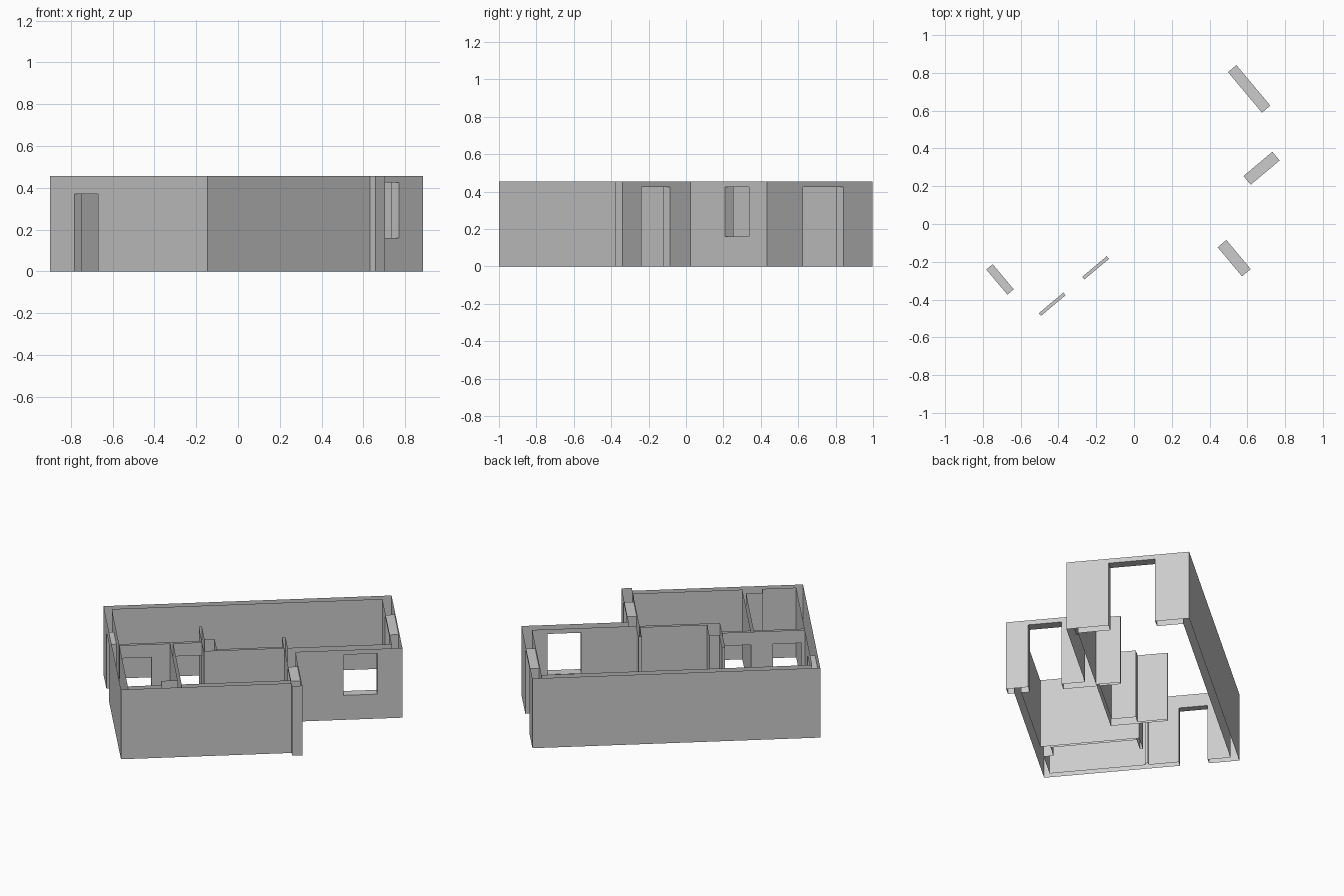
import bpy, bmesh, math
from mathutils import Matrix

cube = bpy.data.objects.get("Cube")
if cube:
    bpy.data.objects.remove(cube)

HEIGHT = 0.455
TURN = math.radians(40)      # the whole plan is turned on the ground

# Plan rectangles: u0, u1, v0, v1
outer = [
    (-0.754, -0.71, -0.673, 0.5),     # end wall
    (-0.754, 0.26, -0.673, -0.632),   # long front wall
    (0.26, 0.32, -0.712, -0.178),     # entrance wall
    (0.26, 0.956, -0.238, -0.178),    # window wall
    (0.898, 0.956, -0.238, 0.5),      # wide doorway wall
    (-0.754, 0.956, 0.455, 0.5),      # long back wall
]
inner = [
    (-0.71, -0.2, -0.056, -0.038),    # partition with two doorways
    (-0.408, -0.39, -0.632, -0.056),  # partition between the small rooms
    (-0.508, -0.408, -0.632, -0.573), # small duct
    (-0.218, -0.14, -0.178, -0.014),  # larger duct
    (-0.218, -0.2, -0.014, 0.167),    # short screen wall
    (-0.14, 0.26, -0.178, -0.16),     # closet wall
    (0.26, 0.28, -0.178, -0.032),     # short stub wall
]
# Openings: the same four, then bottom and top
openings = [
    (0.898, 0.956, 0.016, 0.296, 0, 0.425),
    (0.607, 0.807, -0.238, -0.178, 0.16, 0.425),
    (0.26, 0.32, -0.58, -0.379, 0, 0.425),
    (-0.754, -0.71, 0.144, 0.318, 0, 0.37),
    (-0.69, -0.52, -0.056, -0.038, 0, 0.37),
    (-0.39, -0.22, -0.056, -0.038, 0, 0.37),
]

plans = outer + inner + openings
us = sorted({x for r in plans for x in r[0:2]})
vs = sorted({x for r in plans for x in r[2:4]})
zs = sorted({0, HEIGHT} | {x for r in openings for x in r[4:6]})
axes = (us, vs, zs)


def inside(r, u, v):
    return r[0] < u < r[1] and r[2] < v < r[3]


def owner(cell):
    """Which part fills a grid cell, or None for air."""
    if any(not 0 <= i < len(a) - 1 for i, a in zip(cell, axes)):
        return None
    u, v, z = [(a[i] + a[i + 1]) / 2 for i, a in zip(cell, axes)]
    if any(inside(o, u, v) and o[4] < z < o[5] for o in openings):
        return None
    for name, rects in (("outer_walls", outer), ("inner_walls", inner)):
        if any(inside(r, u, v) for r in rects):
            return name
    return None


# Skin every wall; the wall tops and undersides stay open
meshes = {"outer_walls": bmesh.new(), "inner_walls": bmesh.new()}
for i in range(len(us) - 1):
    for j in range(len(vs) - 1):
        for k in range(len(zs) - 1):
            cell = (i, j, k)
            part = owner(cell)
            if not part:
                continue
            for axis in range(3):
                for side in (0, 1):
                    near = list(cell)
                    near[axis] += 2 * side - 1
                    if owner(near) or (axis == 2 and not 0 <= near[2] < len(zs) - 1):
                        continue
                    b, c = (axis + 1) % 3, (axis + 2) % 3
                    corners = []
                    for db, dc in ((0, 0), (1, 0), (1, 1), (0, 1)):
                        at = list(cell)
                        at[axis] += side
                        at[b] += db
                        at[c] += dc
                        corners.append([a[n] for a, n in zip(axes, at)])
                    if not side:
                        corners.reverse()
                    bm = meshes[part]
                    bm.faces.new([bm.verts.new(p) for p in corners])

# Plain grey plaster
mat = bpy.data.materials.new("plaster_grey")
mat.use_nodes = True
grey = (0.6, 0.6, 0.6, 1)
mat.diffuse_color = grey
mat.node_tree.nodes["Principled BSDF"].inputs["Base Color"].default_value = grey

for name, bm in meshes.items():
    bmesh.ops.remove_doubles(bm, verts=bm.verts, dist=0.0005)
    bmesh.ops.dissolve_limit(bm, angle_limit=0.02, verts=bm.verts, edges=bm.edges)
    bm.transform(Matrix.Rotation(TURN, 4, "Z"))
    me = bpy.data.meshes.new(name)
    bm.to_mesh(me)
    bm.free()
    me.materials.append(mat)
    bpy.context.collection.objects.link(bpy.data.objects.new(name, me))
